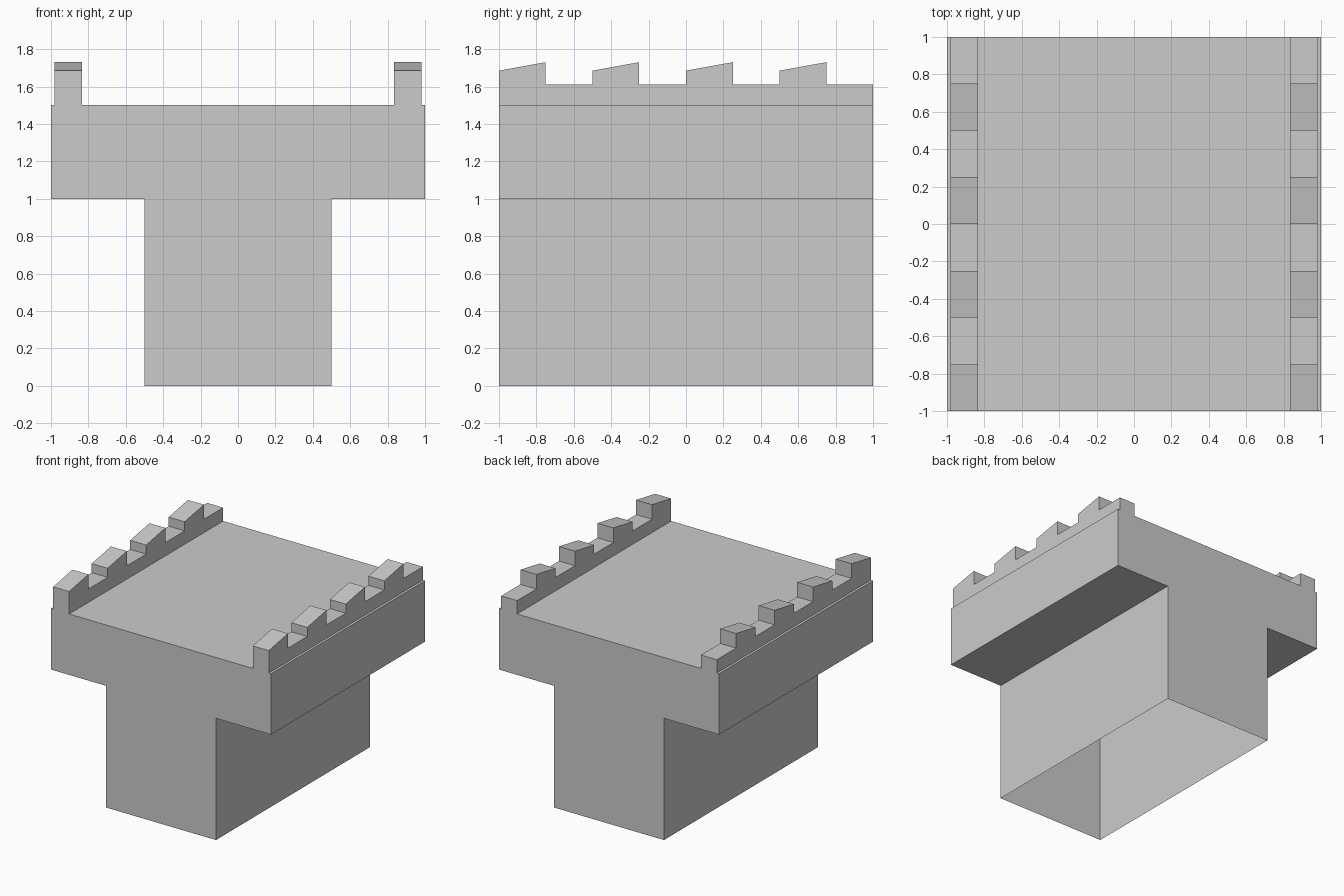
import bpy
import bmesh

cube = bpy.data.objects.get("Cube")
if cube:
    bpy.data.objects.remove(cube, do_unlink=True)

stone = bpy.data.materials.new("light_grey_stone")
stone.use_nodes = True
colour = (0.6, 0.6, 0.6, 1.0)
stone.diffuse_color = colour
stone.node_tree.nodes["Principled BSDF"].inputs["Base Color"].default_value = colour


def extrude_profile(name, start, offset, open_base=False):
    """Extrude a closed outline of 3D points along offset."""
    bm = bmesh.new()
    face = bm.faces.new([bm.verts.new(p) for p in start])
    result = bmesh.ops.extrude_face_region(bm, geom=[face], use_keep_orig=True)
    moved = [v for v in result["geom"] if isinstance(v, bmesh.types.BMVert)]
    bmesh.ops.translate(bm, verts=moved, vec=offset)
    bmesh.ops.recalc_face_normals(bm, faces=bm.faces)
    if open_base:
        base = [f for f in bm.faces if all(v.co.z < 0.001 for v in f.verts)]
        bmesh.ops.delete(bm, geom=base, context="FACES_ONLY")
    mesh = bpy.data.meshes.new(name)
    bm.to_mesh(mesh)
    bm.free()
    mesh.materials.append(stone)
    obj = bpy.data.objects.new(name, mesh)
    bpy.context.collection.objects.link(obj)
    return obj


# Hollow T-shaped wall and walkway, open underneath
half = [(0.5, 0), (0.5, 1), (1, 1), (1, 1.5)]
outline = half + [(-x, z) for x, z in reversed(half)]
extrude_profile("wall_and_walkway", [(x, -1, z) for x, z in outline],
                (0, 2, 0), open_base=True)

# Battlement outline: four sloped merlons with gaps between
floor, low, high, gap = 1.5, 1.685, 1.73, 1.61
battlement = [(1, floor), (-1, floor)]
for i in range(4):
    y = -1 + i * 0.5
    battlement += [(y, low), (y + 0.25, high), (y + 0.25, gap), (y + 0.5, gap)]

# One parapet on each long side
for side, inner in (("left", 0.835), ("right", -0.98)):
    extrude_profile(side + "_parapet", [(inner, y, z) for y, z in battlement],
                    (0.145, 0, 0))
